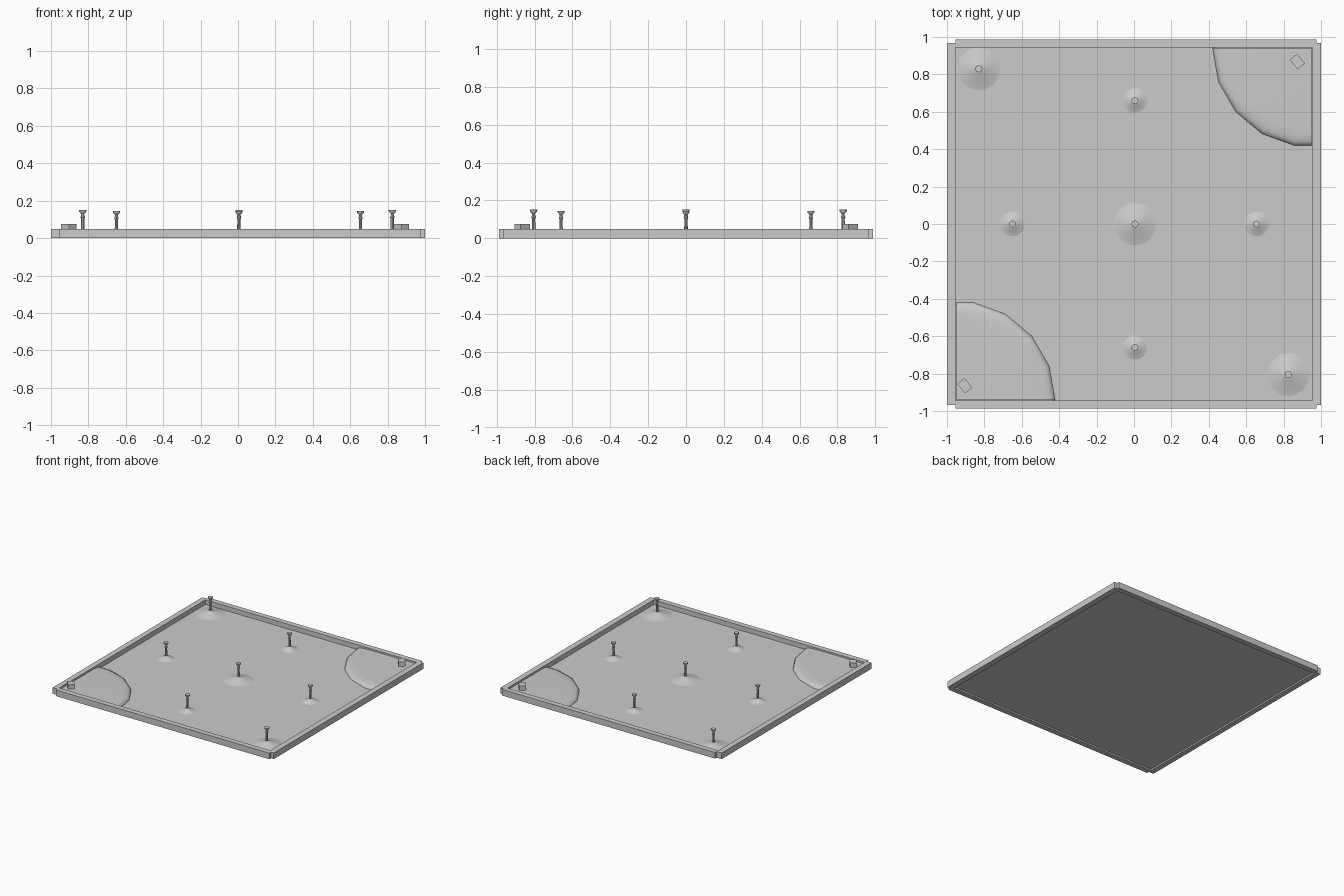
import bpy, bmesh, math
from mathutils import Matrix, Vector

if "Cube" in bpy.data.objects:
    bpy.data.objects.remove(bpy.data.objects["Cube"])

FLOOR = 0.012


def finish(bm, name, smooth=False):
    bmesh.ops.remove_doubles(bm, verts=bm.verts, dist=1e-5)
    bmesh.ops.recalc_face_normals(bm, faces=bm.faces)
    me = bpy.data.meshes.new(name)
    bm.to_mesh(me)
    bm.free()
    ob = bpy.data.objects.new(name, me)
    bpy.context.collection.objects.link(ob)
    if smooth:
        bpy.ops.object.select_all(action='DESELECT')
        ob.select_set(True)
        bpy.context.view_layer.objects.active = ob
        bpy.ops.object.shade_smooth_by_angle(angle=math.radians(40))
    return ob


def box(name, x0, x1, y0, y1, z0, z1, turn=0):
    bm = bmesh.new()
    m = (Matrix.Translation(((x0 + x1) / 2, (y0 + y1) / 2, (z0 + z1) / 2))
         @ Matrix.Rotation(turn, 4, 'Z')
         @ Matrix.Diagonal((x1 - x0, y1 - y0, z1 - z0, 1)))
    bmesh.ops.create_cube(bm, size=1, matrix=m)
    return finish(bm, name)


def lathe(name, profile, pos, sides, smooth=True):
    bm = bmesh.new()
    rings = []
    for r, z in profile:
        rings.append([bm.verts.new((pos[0] + r * math.cos(2 * math.pi * i / sides),
                                    pos[1] + r * math.sin(2 * math.pi * i / sides), z))
                      for i in range(sides)])
    for a, b in zip(rings, rings[1:]):
        for i in range(sides):
            j = (i + 1) % sides
            bm.faces.new((a[i], a[j], b[j], b[i]))
    bm.faces.new(rings[-1])
    return finish(bm, name, smooth)


# Rim made of four overlapping bars
box("rim_left", -1, -0.955, -0.967, 0.967, 0, 0.05)
box("rim_right", 0.953, 1, -0.967, 0.967, 0, 0.05)
box("rim_back", -0.955, 0.975, 0.943, 0.987, 0, 0.05)
box("rim_front", -0.955, 0.975, -0.987, -0.943, 0, 0.05)

# Thin floor sheet
bm = bmesh.new()
bm.faces.new([bm.verts.new((x, y, FLOOR)) for x, y in
              ((-0.955, -0.943), (0.953, -0.943), (0.953, 0.943), (-0.955, 0.943))])
finish(bm, "floor")


# Raised quarter-round corners with a rounded outer edge
def corner(name, cx, cy, start):
    bm = bmesh.new()
    angles = [math.radians(start + a) for a in (0, 20, 40, 60, 80, 90)]
    rings = []
    for r, z in ((0.528, FLOOR), (0.522, 0.024), (0.505, 0.032), (0.48, 0.037), (0.44, 0.039)):
        ring = []
        for k, a in enumerate(angles):
            rr = r * (math.cos(math.radians(10)) if k == 5 else 1)
            ring.append(bm.verts.new((cx + rr * math.cos(a), cy + rr * math.sin(a), z)))
        rings.append(ring)
    for a, b in zip(rings, rings[1:]):
        for i in range(5):
            bm.faces.new((a[i], a[i + 1], b[i + 1], b[i]))
    mid = bm.verts.new((cx, cy, 0.039))
    low = bm.verts.new((cx, cy, FLOOR))
    bm.faces.new(rings[-1] + [mid])
    for i in (0, -1):
        bm.faces.new([r[i] for r in rings] + [mid, low])
    finish(bm, name, True)


corner("back_right_corner", 0.948, 0.94, 180)
corner("front_left_corner", -0.95, -0.94, 0)

# Small blocks on the corners
for name, x, y in (("back_right_block", 0.873, 0.868), ("front_left_block", -0.905, -0.865)):
    box(name, x - 0.033, x + 0.033, y - 0.025, y + 0.025, FLOOR, 0.075, math.radians(-50))

# Pegs standing on stepped mounds
BIG_MOUND = ((0.115, FLOOR), (0.07, 0.022), (0.06, 0.026), (0.035, 0.03), (0.012, 0.042))
SMALL_MOUND = ((0.066, FLOOR), (0.035, 0.021), (0.012, 0.036))
PEG = ((0.010, FLOOR), (0.008, 0.098), (0.012, 0.108), (0.008, 0.117),
       (0.007, 0.124), (0.018, 0.136), (0.019, 0.145))
pegs = (("back_left", -0.83, 0.83, True), ("front_right", 0.825, -0.805, True),
        ("centre", 0.005, 0, True), ("back", 0.005, 0.66, False),
        ("front", 0.005, -0.66, False), ("left", -0.65, 0, False),
        ("right", 0.655, 0, False))
for name, x, y, big in pegs:
    lathe(name + "_mound", BIG_MOUND if big else SMALL_MOUND, (x, y), 16)
    s = 1.04 if big else 1
    lathe(name + "_peg", [(r * s, z if z == FLOOR else z * s) for r, z in PEG], (x, y), 8)
